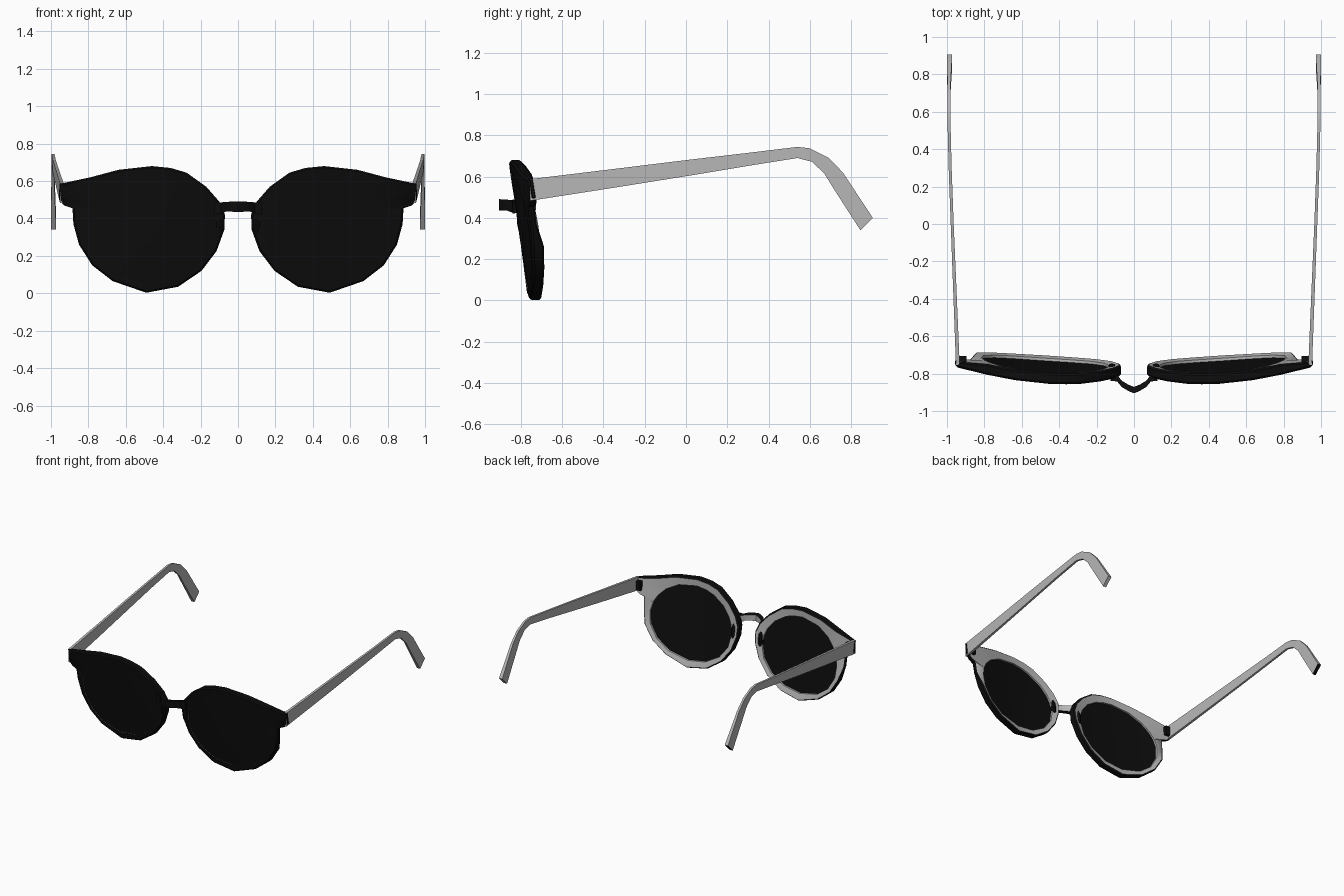
import bpy, bmesh, math
from mathutils import Vector

if "Cube" in bpy.data.objects:
    bpy.data.objects.remove(bpy.data.objects["Cube"])


def material(name, v):
    m = bpy.data.materials.new(name)
    m.diffuse_color = (v, v, v, 1)
    m.use_nodes = True
    m.node_tree.nodes["Principled BSDF"].inputs["Base Color"].default_value = m.diffuse_color
    return m


BLACK = material("gloss_black", 0.004)
GREY = material("light_grey", 0.47)


def make(name, verts, faces, mats, mirror=False, angle=35):
    """faces: list of (vertex indices, material index)"""
    me = bpy.data.meshes.new(name)
    me.from_pydata(verts, [], [f for f, _ in faces])
    for m in mats:
        me.materials.append(m)
    for p, (_, mi) in zip(me.polygons, faces):
        p.material_index = mi
    bm = bmesh.new()
    bm.from_mesh(me)
    bmesh.ops.recalc_face_normals(bm, faces=bm.faces)
    bm.to_mesh(me)
    bm.free()
    ob = bpy.data.objects.new(name, me)
    bpy.context.collection.objects.link(ob)
    bpy.ops.object.select_all(action='DESELECT')
    ob.select_set(True)
    bpy.context.view_layer.objects.active = ob
    bpy.ops.object.shade_smooth_by_angle(angle=math.radians(angle))
    if mirror:
        ob.modifiers.new("mirror", 'MIRROR').use_mirror_merge = False
    return ob


# Curved, tilted surface that the front of the glasses follows
def front_y(x, z):
    return -0.765 - 0.14 * z + 0.19 * (x - 0.3) ** 2


def depth(x):
    return 0.058 if x < 0.86 else 0.032


# Outline of one rim, with the pointed outer corner
OUTLINE = [(.10, .49), (.17, .57), (.275, .645), (.36, .67), (.46, .68), (.64, .66),
           (.79, .62), (.955, .585), (.957, .50), (.93, .47), (.885, .455), (.88, .37),
           (.85, .26), (.78, .15), (.67, .065), (.49, .003), (.32, .035),
           (.195, .12), (.115, .225), (.073, .34), (.07, .42)]
CX, CZ, RX, RZ = .475, .34, .342, .282
N = len(OUTLINE)


def on_lens(x, z, s=1.0):
    a = math.atan2((z - CZ) / RZ, (x - CX) / RX)
    return CX + RX * s * math.cos(a), CZ + RZ * s * math.sin(a)


def shrink(x, z, k=.975):
    return CX + (x - CX) * k, CZ + (z - CZ) * k


def ring(points, offset):
    return [(x, front_y(x, z) + offset(x), z) for x, z in points]


inner = [on_lens(x, z) for x, z in OUTLINE]
soft = [shrink(x, z) for x, z in OUTLINE]

# Rims: a closed loop section, black in front and outside, grey behind
loops = [ring(inner, lambda x: 0),
         ring(soft, lambda x: 0),
         ring(OUTLINE, lambda x: .010),
         ring(OUTLINE, lambda x: depth(x) - .010),
         ring(soft, depth),
         ring(inner, lambda x: .050)]
verts = [v for l in loops for v in l]
faces = []
for k in range(6):
    k2 = (k + 1) % 6
    for i in range(N):
        j = (i + 1) % N
        faces.append(((k * N + i, k * N + j, k2 * N + j, k2 * N + i), int(k >= 4)))
make("rim", verts, faces, [BLACK, GREY], True)

# Lenses: curved plates set in the rims
verts, faces = [], []
steps = [(1.015, .003), (.7, .002), (.35, .001)]
sides = [(s, o) for s, o in reversed(steps)] + [(s, .036) for s, _ in steps]
for s, o in sides:
    verts += ring([on_lens(x, z, s) for x, z in OUTLINE], lambda x: o)
for k in range(5):
    for i in range(N):
        j = (i + 1) % N
        faces.append(((k * N + i, k * N + j, (k + 1) * N + j, (k + 1) * N + i), 0))
faces.append((tuple(range(N)), 0))
faces.append((tuple(range(5 * N, 6 * N)), 0))
make("lens", verts, faces, [BLACK], True)


def sweep(sections):
    """Join four-cornered sections; returns verts and (face, side number)."""
    verts = [v for s in sections for v in s]
    faces = [((0, 1, 2, 3), 4)]
    for k in range(len(sections) - 1):
        for i in range(4):
            j = (i + 1) % 4
            a, b = 4 * k, 4 * k + 4
            faces.append(((a + i, a + j, b + j, b + i), i))
    e = 4 * (len(sections) - 1)
    faces.append(((e, e + 1, e + 2, e + 3), 5))
    return verts, faces


# Bridge: arched bar pushed forward in the middle, grey behind
half = [(.125, -.838, .455, .034), (.09, -.842, .456, .030),
        (.065, -.872, .463, .026), (.03, -.893, .463, .027)]
path = [(-x, y, z, h) for x, y, z, h in half] + [(0, -.905, .463, .028)] + half[::-1]
sections = [[(x, y, z - h), (x, y, z + h), (x, y + .034, z + h * .85), (x, y + .034, z - h * .85)]
            for x, y, z, h in path]
verts, faces = sweep(sections)
make("bridge", verts, [(f, int(s == 2)) for f, s in faces], [BLACK, GREY])

# Nose pads: rounded lobes behind the inner edge of the rims
bm = bmesh.new()
bmesh.ops.create_uvsphere(bm, u_segments=12, v_segments=8, radius=1)
for v in bm.verts:
    c = v.co
    v.co = Vector((.108 + .028 * c.x + .012 * c.y, -.782 + .036 * c.y - .010 * c.z, .37 + .085 * c.z))
bm.verts.index_update()
verts = [tuple(v.co) for v in bm.verts]
faces = [(tuple(v.index for v in f.verts), 0) for f in bm.faces]
bm.free()
make("nose_pad", verts, faces, [BLACK], True)

# Hinges: small blocks behind the outer corners
sections = [[(x, -.76, .50), (x, -.76, .57), (x, -.705, .57), (x, -.705, .50)] for x in (.895, .932)]
verts, faces = sweep(sections)
make("hinge", verts, [(f, 0) for f, _ in faces], [BLACK], True)

# Temples: (x centre, half thickness, top y, top z, bottom y, bottom z)
ARM = [(.942, .010, -.755, .588, -.755, .483), (.958, .009, -.35, .637, -.35, .546),
       (.972, .008, 0, .680, 0, .602), (.983, .008, .30, .715, .30, .652),
       (.989, .008, .54, .744, .54, .690), (.990, .008, .60, .737, .61, .672),
       (.990, .008, .69, .692, .67, .615), (.989, .009, .76, .620, .715, .542),
       (.986, .014, .905, .400, .845, .340)]
for side, name in ((-1, "left_temple"), (1, "right_temple")):
    sections = [[(side * (x - t), ty, tz), (side * (x + t), ty, tz),
                 (side * (x + t), by, bz), (side * (x - t), by, bz)]
                for x, t, ty, tz, by, bz in ARM]
    verts, faces = sweep(sections)
    # the left tip has a dark end
    make(name, verts, [(f, int(side < 0 and s == 5)) for f, s in faces], [GREY, BLACK])
